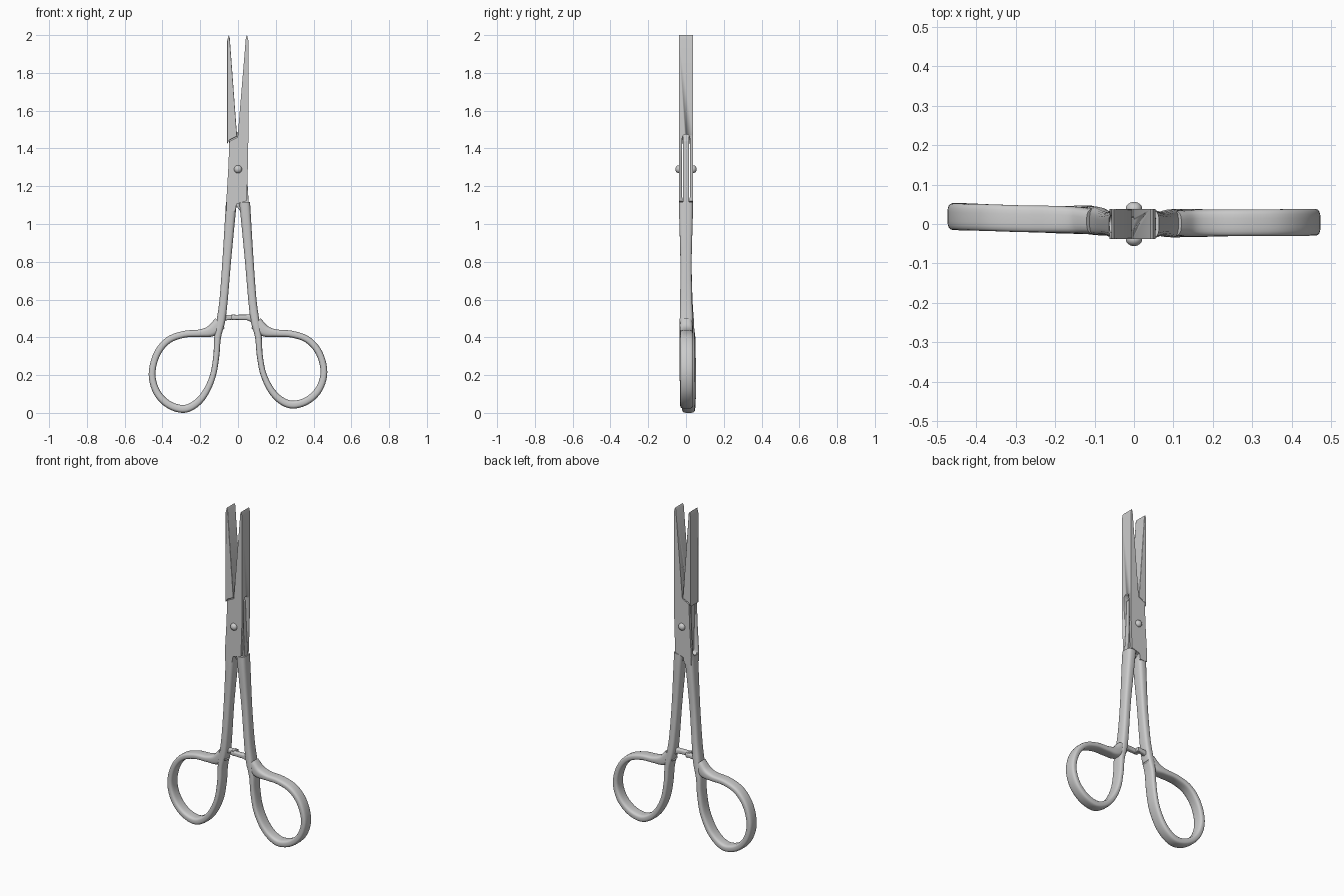
import bpy, bmesh, math
from mathutils import Vector

if "Cube" in bpy.data.objects:
    bpy.data.objects.remove(bpy.data.objects["Cube"])


def finish(name, bm, bevel=0.0, angle=35):
    bmesh.ops.recalc_face_normals(bm, faces=bm.faces[:])
    me = bpy.data.meshes.new(name)
    bm.to_mesh(me)
    bm.free()
    ob = bpy.data.objects.new(name, me)
    bpy.context.collection.objects.link(ob)
    if bevel:
        mod = ob.modifiers.new("soft_edges", 'BEVEL')
        mod.width = bevel
        mod.segments = 2
        mod.limit_method = 'ANGLE'
    bpy.ops.object.select_all(action='DESELECT')
    ob.select_set(True)
    bpy.context.view_layer.objects.active = ob
    bpy.ops.object.shade_smooth_by_angle(angle=math.radians(angle))
    return ob


def plate(name, outline, half_depth, bevel=0.003):
    """Front-view (x, z) outline extruded symmetrically in y."""
    bm = bmesh.new()
    face = bm.faces.new([bm.verts.new((x, -half_depth, z)) for x, z in outline])
    ext = bmesh.ops.extrude_face_region(bm, geom=[face])
    bmesh.ops.translate(bm, vec=(0, 2 * half_depth, 0),
                        verts=[v for v in ext["geom"] if isinstance(v, bmesh.types.BMVert)])
    return finish(name, bm, bevel)


def catmull(pts, steps):
    ext = [2 * pts[0] - pts[1]] + pts + [2 * pts[-1] - pts[-2]]
    out = []
    for i in range(1, len(ext) - 2):
        a, b, c, d = ext[i - 1:i + 3]
        for s in range(steps):
            t = s / steps
            out.append(0.5 * (2 * b + (c - a) * t + (2 * a - 5 * b + 4 * c - d) * t * t
                              + (3 * b - a - 3 * c + d) * t ** 3))
    return out + [pts[-1]]


def sweep(name, rows, steps=5, sides=20, power=0.6):
    """Rows of (x, z, half_width, half_depth, y) swept with a rounded-box section."""
    rows = catmull([Vector(r) for r in rows], steps)
    bm = bmesh.new()
    rings = []
    for i, r in enumerate(rows):
        t = rows[min(i + 1, len(rows) - 1)] - rows[max(i - 1, 0)]
        n = Vector((-t[1], 0, t[0])).normalized()
        ring = []
        for k in range(sides):
            a = 2 * math.pi * (k + 0.5) / sides
            c, s = math.cos(a), math.sin(a)
            u = math.copysign(abs(c) ** power, c) * r[2]
            v = math.copysign(abs(s) ** power, s) * r[3]
            ring.append(bm.verts.new(Vector((r[0], r[4] + v, r[1])) + n * u))
        rings.append(ring)
    for p, q in zip(rings, rings[1:]):
        for k in range(sides):
            j = (k + 1) % sides
            bm.faces.new((p[k], p[j], q[j], q[k]))
    bm.faces.new(rings[0])
    bm.faces.new(rings[-1])
    return finish(name, bm, angle=50)


# Outer lever: right jaw and the slotted joint body above the left handle
outer = plate("slotted_jaw", [
    (-0.002, 1.46), (-0.046, 1.438), (-0.051, 1.3), (-0.062, 1.12), (-0.06, 1.07),
    (-0.014, 1.07), (-0.008, 1.105), (0.006, 1.11), (0.046, 1.122), (0.052, 1.3),
    (0.055, 1.47), (0.055, 1.97), (0.048, 2.0), (0.042, 1.99)], 0.038, 0)

# Stadium-shaped slot through the joint, cut along x
bm = bmesh.new()
prof = []
for cz, a0 in ((1.455, 0), (1.14, math.pi)):
    prof += [(0.02 * math.cos(a0 + math.pi * k / 8), cz + 0.02 * math.sin(a0 + math.pi * k / 8))
             for k in range(9)]
f = bm.faces.new([bm.verts.new((-0.2, y, z)) for y, z in prof])
e = bmesh.ops.extrude_face_region(bm, geom=[f])
bmesh.ops.translate(bm, vec=(0.4, 0, 0),
                    verts=[v for v in e["geom"] if isinstance(v, bmesh.types.BMVert)])
cutter = finish("slot_cutter", bm)
cutter.hide_render = True
bpy.context.view_layer.objects.active = outer
cut = outer.modifiers.new("slot", 'BOOLEAN')
cut.object = cutter
cut.solver = 'EXACT'
bpy.ops.object.modifier_apply(modifier=cut.name)
bpy.data.objects.remove(cutter)

# Inner lever: left jaw and the thin tongue passing through the slot
plate("inner_jaw", [
    (-0.005, 1.464), (-0.045, 1.445), (-0.057, 1.425), (-0.057, 1.97), (-0.05, 2.0),
    (-0.044, 1.99)], 0.038, 0.002)
plate("joint_tongue", [
    (-0.006, 1.49), (-0.05, 1.49), (-0.047, 1.42), (-0.046, 1.3), (-0.042, 1.14),
    (0.01, 1.07), (0.056, 1.07), (0.056, 1.12), (0.046, 1.3), (0.04, 1.44)], 0.016, 0.002)

# Handles: shank running down, round the finger ring and back into the shank
path = [
    (0.035, 1.115, 0.029, 0.037, 0), (0.042, 1.03, 0.027, 0.036, 0),
    (0.060, 0.8, 0.023, 0.030, 0), (0.076, 0.6, 0.022, 0.032, 0.2),
    (0.090, 0.49, 0.023, 0.035, 0.5), (0.108, 0.4, 0.018, 0.036, 0.7),
    (0.115, 0.3, 0.016, 0.036, 0.8), (0.135, 0.19, 0.016, 0.036, 0.8),
    (0.180, 0.095, 0.018, 0.035, 0.8), (0.235, 0.04, 0.020, 0.034, 0.9),
    (0.295, 0.021, 0.021, 0.034, 1), (0.370, 0.046, 0.020, 0.034, 1.2),
    (0.430, 0.11, 0.019, 0.034, 1.4), (0.455, 0.205, 0.018, 0.034, 1.4),
    (0.430, 0.31, 0.018, 0.034, 1.3), (0.370, 0.384, 0.018, 0.034, 1.2),
    (0.285, 0.416, 0.018, 0.034, 1), (0.200, 0.422, 0.020, 0.034, 0.9),
    (0.140, 0.435, 0.031, 0.034, 0.7), (0.095, 0.475, 0.036, 0.032, 0.5)]
for name, side, y_off, squash in (("left_handle", -1, 0.0135, 1.0),
                                  ("right_handle", 1, 0.003, 0.945)):
    sweep(name, [(side * x, z if z > 0.43 else 0.43 - (0.43 - z) * squash, w, d, y * y_off)
                 for x, z, w, d, y in path])

# Ratchet arms overlapping between the shanks
sweep("left_ratchet", [(-0.085, 0.503, 0.020, 0.016, 0.008), (-0.055, 0.505, 0.014, 0.014, 0.010),
                       (-0.012, 0.508, 0.013, 0.012, 0.012)])
sweep("right_ratchet", [(0.090, 0.500, 0.030, 0.018, -0.004), (0.055, 0.505, 0.016, 0.015, -0.007),
                        (0.02, 0.506, 0.014, 0.014, -0.009), (-0.034, 0.506, 0.013, 0.012, -0.010)])
plate("ratchet_tooth", [(-0.026, 0.492), (-0.012, 0.492), (-0.018, 0.522), (-0.032, 0.522)], 0.020, 0.002)

# Pivot: domed heads on both faces
for name, side in (("front_pivot_head", -1), ("back_pivot_head", 1)):
    bm = bmesh.new()
    bmesh.ops.create_uvsphere(bm, u_segments=24, v_segments=12, radius=1)
    bmesh.ops.scale(bm, vec=(0.021, 0.018, 0.021), verts=bm.verts[:])
    bmesh.ops.translate(bm, vec=(0, side * 0.038, 1.29), verts=bm.verts[:])
    finish(name, bm)
